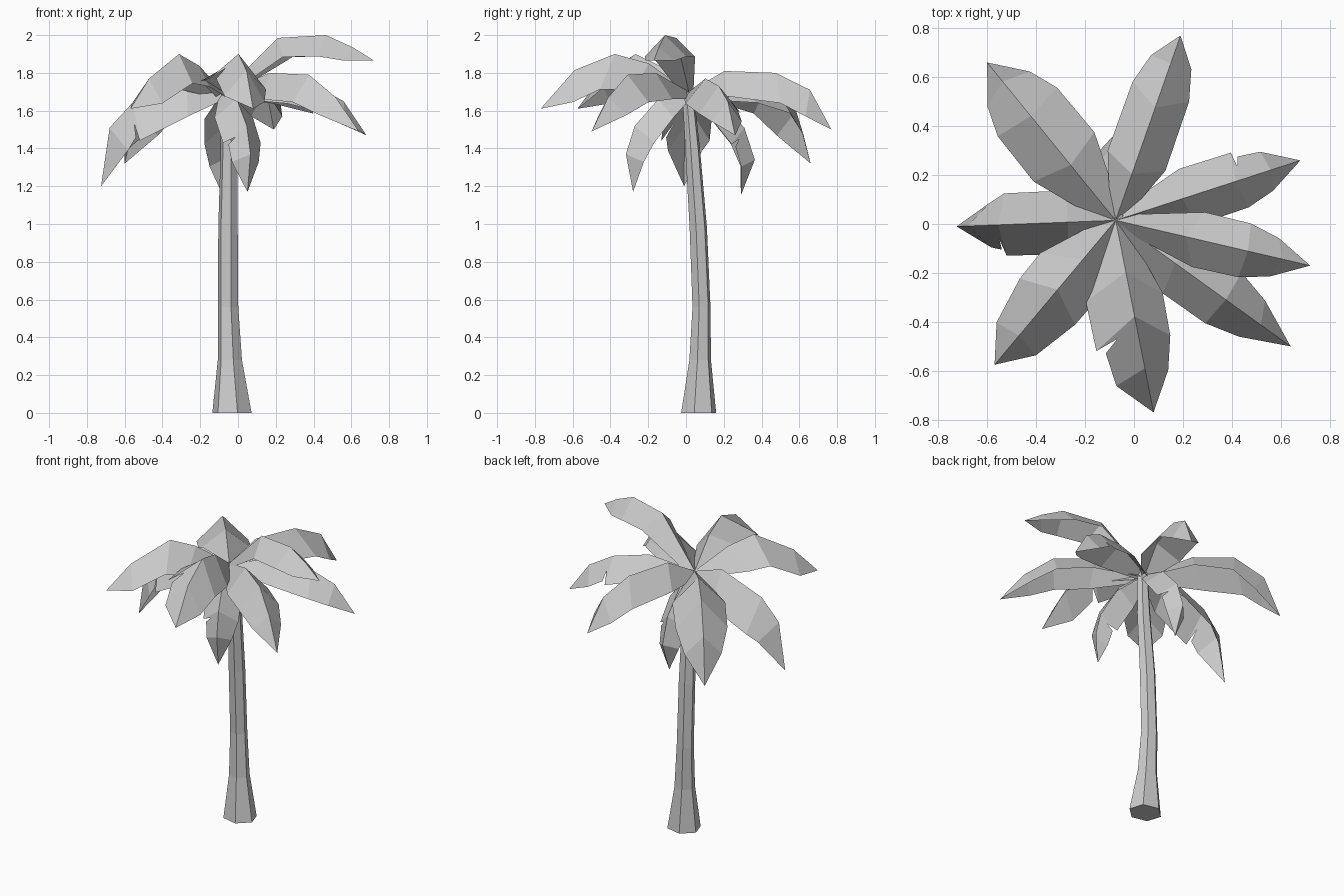
import bpy
from math import cos, sin, radians
from mathutils import Vector

if "Cube" in bpy.data.objects:
    bpy.data.objects.remove(bpy.data.objects["Cube"])


def make_object(name, verts, faces):
    mesh = bpy.data.meshes.new(name)
    mesh.from_pydata([tuple(v) for v in verts], [], faces)
    mesh.update()
    obj = bpy.data.objects.new(name, mesh)
    bpy.context.collection.objects.link(obj)
    return obj


# Trunk: leaning six-sided loft; each ring is (x, y, z, radius)
rings = [(-.032, .067, 0, .107), (-.043, .075, .28, .066), (-.052, .082, .56, .055),
         (-.053, .065, .98, .053), (-.048, .035, 1.4, .045), (-.06, .01, 1.7, .035)]
verts, faces = [], []
for x, y, z, r in rings:
    for k in range(6):
        a = radians(60 * k - 14)
        verts.append((x + r * cos(a), y + .9 * r * sin(a), z))
for i in range(len(rings) - 1):
    for k in range(6):
        j = (k + 1) % 6
        faces.append((6 * i + k, 6 * i + j, 6 * i + 6 + j, 6 * i + 6 + k))
faces.append(tuple(range(5, -1, -1)))
faces.append(tuple(range(len(verts) - 6, len(verts))))
make_object("trunk", verts, faces)

CROWN = Vector((-.075, .015, 1.70))
WIDTHS = (.25, 1.0, .98, .7)      # half width along the leaf, relative
DROPS = (.25, .95, .95, .65)      # fold depth along the leaf, relative
SHIFTS = (0, .3, 1, 1)            # how far the leaf edge runs ahead of the ridge


def frond(name, tip, bends, width, drop, roll=0, notch=0, ahead=0.0):
    """Folded leaf: ridge from the crown to the tip, both sides sloping down."""
    tip = Vector(tip)
    ridge = [CROWN.copy()]
    for f, z in bends:
        p = CROWN.lerp(tip, f)
        p.z = z
        ridge.append(p)
    ridge.append(tip)
    flat = Vector((tip.x - CROWN.x, tip.y - CROWN.y, 0)).normalized()
    side = flat.cross(Vector((0, 0, 1)))
    r = radians(roll)
    verts, faces = list(ridge), []
    for sgn in (1, -1):
        start = len(verts)
        for i in range(4):
            t = (ridge[i + 1] - ridge[max(i - 1, 0)]).normalized()
            n = side.cross(t)
            s2, n2 = side * cos(r) + n * sin(r), n * cos(r) - side * sin(r)
            verts.append(ridge[i] + s2 * sgn * width * WIDTHS[i]
                         - n2 * drop * DROPS[i] + t * ahead * SHIFTS[i])
        for i in range(4):
            e = start + i
            if i == 3:
                loop = [3, e, 4]
            elif i == 2 and notch == sgn:
                # torn notch in the leaf edge
                e2, e3 = verts[e], verts[e + 1]
                cut = e2.lerp(e3, .12).lerp(ridge[2].lerp(ridge[3], .12), .5)
                lip = e2.lerp(e3, .2).lerp(ridge[2].lerp(ridge[3], .2), .15)
                k = len(verts)
                verts += [cut, lip]
                loop = [2, e, k, k + 1, e + 1, 3]
            else:
                loop = [i, e, e + 1, i + 1]
            faces.append(loop if sgn > 0 else loop[::-1])
    return make_object(name, verts, faces)


# Fronds: tip, (fraction along plan, height) bends, half width, fold depth, roll, notch side, edge lead
fronds = [
    ((.68, .26, 1.47), ((.36, 1.77), (.65, 1.73), (.84, 1.65)), .12, .14, 0, -1, .06),
    ((.72, -.17, 1.865), ((.36, 1.985), (.68, 2.0), (.86, 1.935)), .115, .12, 0, 0, 0),
    ((.64, -.50, 1.49), ((.34, 1.80), (.63, 1.79), (.83, 1.67)), .13, .15, 0, 0, .03),
    ((.08, -.77, 1.61), ((.27, 1.85), (.50, 1.90), (.77, 1.815)), .16, .16, 10, 1, .12),
    ((-.57, -.575, 1.61), ((.27, 1.84), (.48, 1.90), (.80, 1.77)), .15, .15, 0, 0, .09),
    ((-.725, -.01, 1.20), ((.30, 1.76), (.74, 1.645), (.93, 1.51)), .13, .20, 0, -1, .08),
    ((-.60, .66, 1.32), ((.35, 1.79), (.66, 1.76), (.88, 1.60)), .16, .16, 0, 0, .09),
    ((.19, .77, 1.50), ((.25, 1.81), (.61, 1.80), (.85, 1.71)), .125, .15, 0, 0, .10),
    ((.05, -.28, 1.17), ((.55, 1.66), (.97, 1.52), (1.13, 1.37)), .11, .11, 0, 1, .04),
    ((-.08, .29, 1.15), ((.60, 1.65), (1.07, 1.51), (1.27, 1.34)), .10, .11, 0, 1, .04),
]
for i, args in enumerate(fronds):
    frond(f"frond_{i + 1}", *args)
